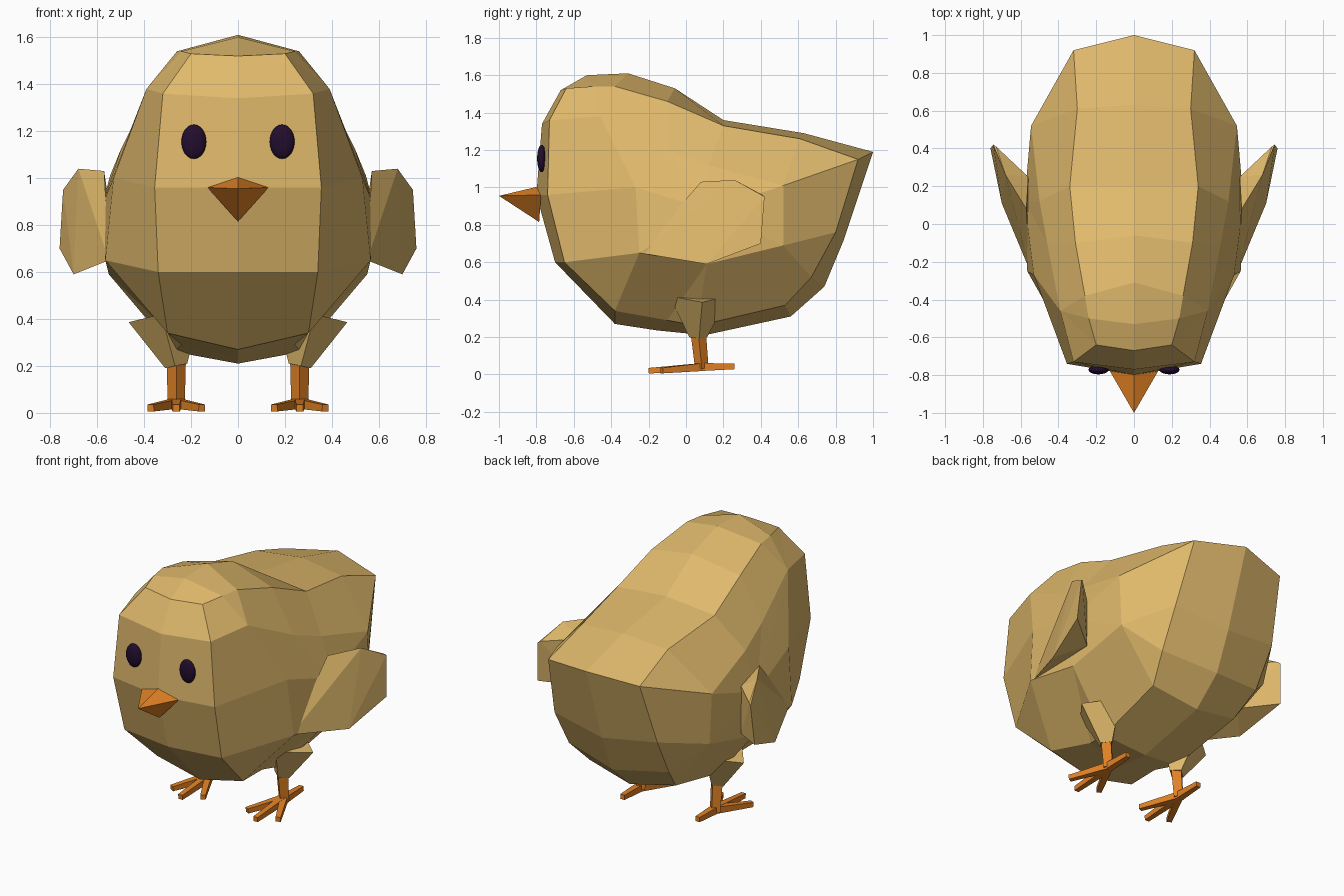
import bpy, bmesh, math
from mathutils import Vector

if "Cube" in bpy.data.objects:
    bpy.data.objects.remove(bpy.data.objects["Cube"])


def material(name, rgb):
    m = bpy.data.materials.new(name)
    m.diffuse_color = (*rgb, 1)
    m.use_nodes = True
    m.node_tree.nodes["Principled BSDF"].inputs["Base Color"].default_value = m.diffuse_color
    return m


YELLOW = material("soft_yellow", (0.75, 0.49, 0.15))
ORANGE = material("orange", (0.75, 0.22, 0.018))
DARK = material("dark_purple", (0.016, 0.004, 0.026))


def finish(bm, name, mat, mirror=False):
    bmesh.ops.recalc_face_normals(bm, faces=bm.faces)
    me = bpy.data.meshes.new(name)
    bm.to_mesh(me)
    bm.free()
    me.materials.append(mat)
    ob = bpy.data.objects.new(name, me)
    bpy.context.collection.objects.link(ob)
    if mirror:
        mod = ob.modifiers.new("mirror", 'MIRROR')
        mod.use_clip = True
    return ob


def hull(name, points, mat, mirror=False):
    bm = bmesh.new()
    for p in points:
        bm.verts.new(p)
    bmesh.ops.convex_hull(bm, input=bm.verts)
    return finish(bm, name, mat, mirror)


def bar(a, b, ra, rb, turn=0.0):
    """Corner points of a four-sided tapering bar from a to b."""
    a, b = Vector(a), Vector(b)
    q = (b - a).to_track_quat('Z', 'Y')
    pts = []
    for c, r in ((a, ra), (b, rb)):
        for k in range(4):
            t = turn + k * math.pi / 2
            pts.append(c + q @ Vector((r * math.cos(t), r * math.sin(t), 0)))
    return pts


# Body: closed side contours at the middle, shoulder and flank
middle = [(-.80, .96), (-.77, 1.34), (-.67, 1.52), (-.53, 1.60), (-.31, 1.61),
          (-.06, 1.53), (.20, 1.36), (.63, 1.29), (1.0, 1.19), (.84, .71),
          (.74, .47), (.56, .31), (.10, .21), (-.15, .235), (-.38, .27), (-.70, .60)]
shoulder = [(.355, -.74, .96), (.32, -.73, 1.36), (.20, -.64, 1.53), (.24, -.50, 1.54),
            (.26, -.38, 1.54), (.31, -.10, 1.46), (.34, .20, 1.33), (.30, .61, 1.26),
            (.32, .92, 1.15), (.36, .80, .76), (.35, .67, .52), (.30, .53, .37),
            (.27, .06, .26), (.24, -.10, .29), (.30, -.38, .34), (.34, -.65, .60)]
flank = [(.53, -.27, 1.0), (.39, -.46, 1.38), (.46, -.10, 1.20), (.50, .12, 1.12),
         (.545, .52, 1.01), (.53, .52, .69), (.55, .11, .59), (.565, -.25, .65)]
flank_of = [0, 1, 1, 1, 1, 2, 3, 4, 4, 5, 5, 5, 6, 6, 7, 7]

bm = bmesh.new()
mid = [bm.verts.new((0, y, z)) for y, z in middle]
sho = [bm.verts.new(p) for p in shoulder]
fla = [bm.verts.new(p) for p in flank]
side = bm.verts.new((.58, .12, .88))
n = len(mid)
for i in range(n):
    j = (i + 1) % n
    bm.faces.new((mid[i], mid[j], sho[j], sho[i]))
    a, b = fla[flank_of[i]], fla[flank_of[j]]
    if a is b:
        bm.faces.new((sho[i], sho[j], a))
    else:
        bm.faces.new((sho[i], sho[j], b, a))
        bm.faces.new((a, b, side))
finish(bm, "body", YELLOW, mirror=True)

# Wings: wedges that flare out backwards
hull("wings", [(.55, -.25, .65), (.57, .08, 1.03), (.68, .26, 1.04), (.73, .41, .96),
               (.76, .40, .70), (.70, .11, .59), (.56, .25, .96), (.56, .25, .66),
               (.745, .42, .95)], YELLOW, mirror=True)

# Thighs
hull("thighs", bar((.31, .07, .42), (.263, .065, .2), .16, .048), YELLOW, mirror=True)

# Legs
hull("legs", bar((.263, .062, .26), (.263, .085, .03), .042, .036), ORANGE, mirror=True)

# Toes: three forward, one back
for label, tip in (("middle_toe", (.263, -.20, .02)), ("outer_toe", (.372, -.13, .021)),
                   ("inner_toe", (.154, -.13, .021)), ("back_toe", (.263, .26, .043))):
    hull(label, bar((.263, .085, .04), tip, .030, .021, math.pi / 4), ORANGE, mirror=True)

# Beak
hull("beak", [(-.13, -.775, .96), (.13, -.775, .96), (0, -.79, 1.005),
              (0, -.785, .815), (0, -1.0, .955)], ORANGE)

# Eyes
for label, s in (("left_eye", 1), ("right_eye", -1)):
    bm = bmesh.new()
    bmesh.ops.create_uvsphere(bm, u_segments=20, v_segments=12, radius=1)
    for v in bm.verts:
        v.co = (s * .188 + v.co.x * .053, -.772 + v.co.y * .024, 1.155 + v.co.z * .073)
    for f in bm.faces:
        f.smooth = True
    finish(bm, label, DARK)
